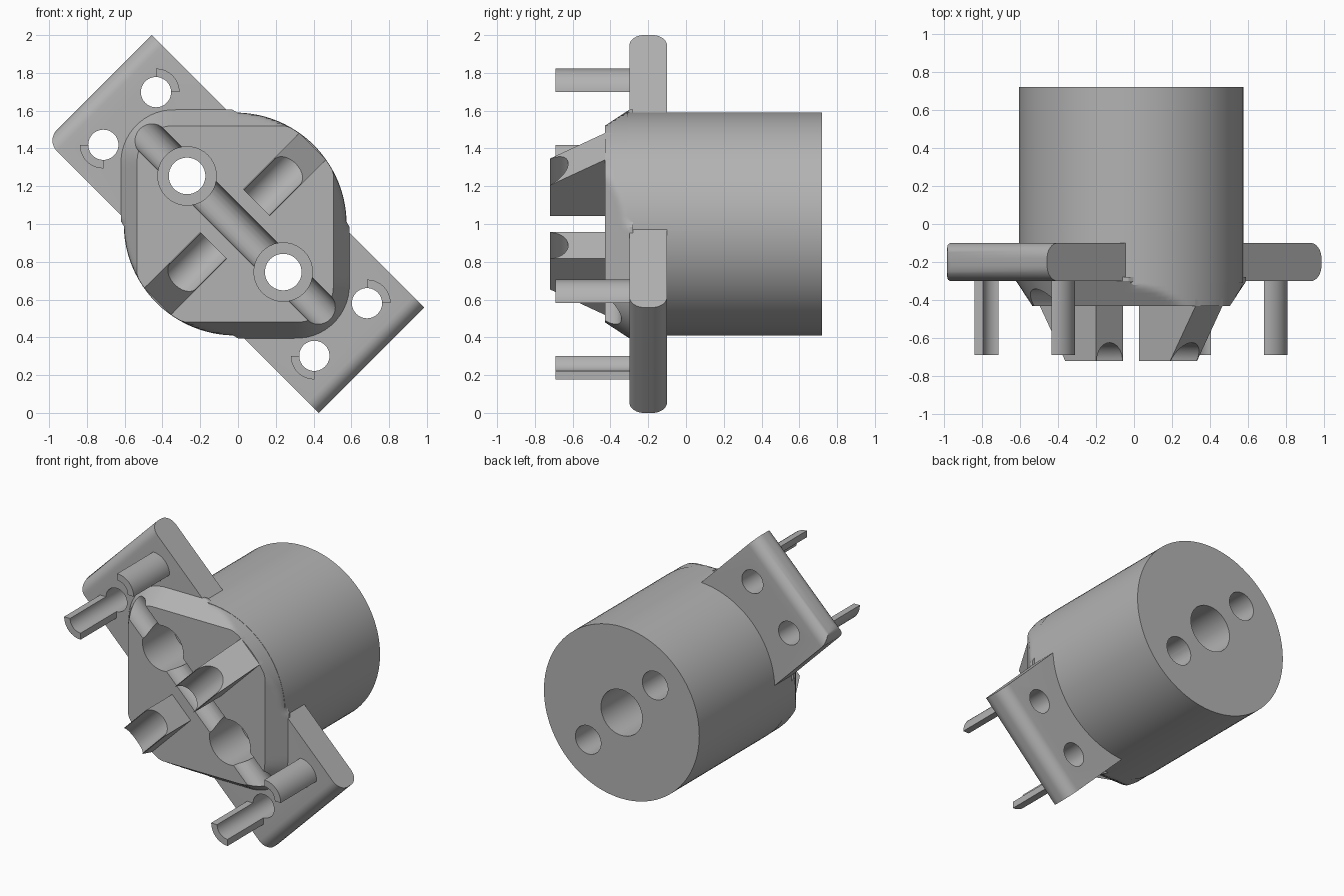
import bpy, bmesh
from math import pi, sin, cos, sqrt
from mathutils import Matrix, Vector

if "Cube" in bpy.data.objects:
    bpy.data.objects.remove(bpy.data.objects["Cube"], do_unlink=True)

GREY = (0.45, 0.45, 0.45, 1)
mat = bpy.data.materials.new("plain grey")
mat.use_nodes = True
mat.diffuse_color = GREY
mat.node_tree.nodes["Principled BSDF"].inputs["Base Color"].default_value = GREY

# Parts are built along x (ear to ear) and then tilted 45 degrees about y
PLACE = Matrix.Translation((-0.015, 0, 1)) @ Matrix.Rotation(pi / 4, 4, 'Y')


def finish(bm, name):
    bmesh.ops.recalc_face_normals(bm, faces=bm.faces)
    mesh = bpy.data.meshes.new(name)
    bm.to_mesh(mesh)
    bm.free()
    mesh.materials.append(mat)
    ob = bpy.data.objects.new(name, mesh)
    bpy.context.collection.objects.link(ob)
    return ob


def loft(name, rings):
    bm = bmesh.new()
    loops = [[bm.verts.new(p) for p in ring] for ring in rings]
    n = len(loops[0])
    for a, b in zip(loops, loops[1:]):
        for i in range(n):
            bm.faces.new((a[i], a[(i + 1) % n], b[(i + 1) % n], b[i]))
    bm.faces.new(loops[0])
    bm.faces.new(loops[-1])
    return finish(bm, name)


def circle(x, y, z, r, n):
    return [(x + r * cos(2 * pi * i / n), y, z + r * sin(2 * pi * i / n)) for i in range(n)]


def rod(name, x, z, r, y0, y1, n=40):
    return loft(name, [circle(x, y, z, r, n) for y in (y0, y1)])


def combine(target, tools, operation):
    for tool in tools:
        mod = target.modifiers.new("combine", 'BOOLEAN')
        mod.object, mod.operation, mod.solver = tool, operation, 'EXACT'
        bpy.context.view_layer.objects.active = target
        bpy.ops.object.modifier_apply(modifier=mod.name)
        bpy.data.objects.remove(tool, do_unlink=True)


# Chamfered cap: a square, rounded in two corners and trimmed to the body in the others
def cap_ring(y, h, r, n=128):
    pts = []
    for i in range(n):
        a = 2 * pi * (i + 0.5) / n
        c, s = cos(a - pi / 4), sin(a - pi / 4)
        big, small = max(abs(c), abs(s)), min(abs(c), abs(s))
        t = h / big
        if c * s > 0:
            t = min(t, 0.588)
        elif t * small > h - r:
            k = h - r
            p = k * (big + small)
            t = p + sqrt(p * p - 2 * k * k + r * r)
        pts.append((t * cos(a), y, t * sin(a)))
    return pts


cap_rings = [cap_ring(-0.28, 0.605, 0.28)]
for i in range(7):
    f = i / 6
    cap_rings.append(cap_ring(-0.30 - 0.13 * f, 0.605 - 0.085 * f, 0.28 - 0.09 * f))
cap = loft("cap", cap_rings)


# Mounting ear with rounded outer edges and two screw holes
def ear(side):
    bm = bmesh.new()
    bmesh.ops.create_cube(bm, size=1, matrix=Matrix.Translation((side * 0.71, -0.2, 0))
                          @ Matrix.Diagonal((0.62, 0.2, 0.79, 1)))
    rounded = []
    for e in bm.edges:
        a, b = e.verts[0].co, e.verts[1].co
        outer = a.x * side > 0.9 and b.x * side > 0.9
        along_z = abs(a.z - b.z) > 0.5
        low_corner = side < 0 and a.z < 0 and b.z < 0
        if outer and (along_z or low_corner):
            rounded.append(e)
    bmesh.ops.bevel(bm, geom=rounded, offset=0.08, segments=8, profile=0.5, affect='EDGES')
    ob = finish(bm, "ear")
    holes = [rod("screw_hole", side * 0.79, z, 0.08, -0.5, 0.1) for z in (-0.197, 0.197)]
    combine(ob, holes, 'DIFFERENCE')
    return ob


# Front post with a sloped outer end and a half-round trough
def post(side):
    outline = [(-0.40, 0.16), (-0.72, 0.16), (-0.72, 0.39), (-0.43, 0.58), (-0.40, 0.58)]
    ob = loft("post", [[(x, y, side * z) for y, z in outline] for x in (-0.1, 0.1)])
    turn = Matrix.Translation((0, -0.72, 0)) @ Matrix.Rotation(pi / 2, 4, 'X')
    trough = rod("trough", 0, 0, 0.096, -1, 1)
    trough.data.transform(turn)
    combine(ob, [trough], 'DIFFERENCE')
    return ob


# Quarter-tube locating peg beside a screw hole
def peg(x, z, side):
    section = []
    for r, order in ((0.125, 1), (0.08, -1)):
        arc = [pi / 4 + pi / 2 * i / 10 for i in range(11)][::order]
        section += [(x + r * cos(a), z + side * r * sin(a)) for a in arc]
    return loft("peg", [[(px, y, pz) for px, pz in section] for y in (-0.69, -0.28)])


# Body with all solid parts joined on
body = rod("body", 0, 0, 0.59, -0.31, 0.72, 96)
combine(body, [cap, ear(-1), ear(1), post(-1), post(1)], 'UNION')

# Groove across the front, through holes with wide front bores, and blind rear bore
groove = rod("groove", 0, 0, 0.088, -1, 1)
groove.data.transform(Matrix.Translation((0, -0.43, 0)) @ Matrix.Rotation(pi / 2, 4, 'Z'))
cutters = [groove, rod("rear_bore", 0, 0, 0.157, -0.1, 1)]
for x in (-0.36, 0.36):
    cutters += [rod("through_hole", x, 0, 0.097, -1, 1), rod("front_bore", x, 0, 0.155, -1, -0.1)]
combine(body, cutters, 'DIFFERENCE')

parts = [body]
for x in (-0.79, 0.79):
    for side in (-1, 1):
        parts.append(peg(x, side * 0.197, side))

# Place and shade everything
for ob in parts:
    ob.data.transform(PLACE)
    bpy.ops.object.select_all(action='DESELECT')
    ob.select_set(True)
    bpy.context.view_layer.objects.active = ob
    bpy.ops.object.shade_smooth_by_angle(angle=pi / 7)
